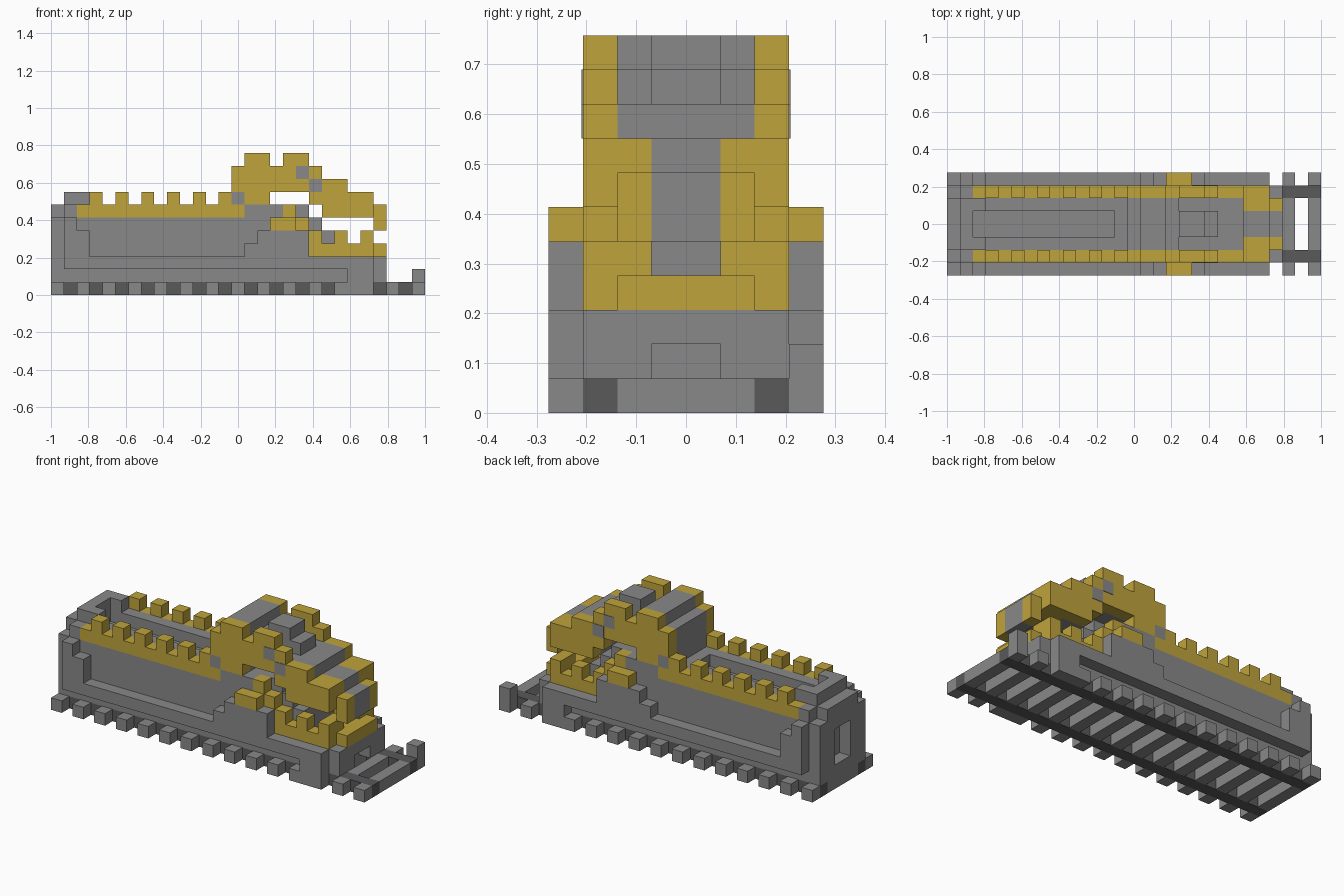
import bpy, bmesh

if "Cube" in bpy.data.objects:
    bpy.data.objects.remove(bpy.data.objects["Cube"], do_unlink=True)

U = 2 / 29  # edge of one block


def material(name, rgb):
    m = bpy.data.materials.new(name)
    m.use_nodes = True
    m.diffuse_color = (*rgb, 1)
    m.node_tree.nodes["Principled BSDF"].inputs["Base Color"].default_value = (*rgb, 1)
    return m


GRAY = material("stone gray", (0.25, 0.25, 0.25))
GOLD = material("gold", (0.52, 0.37, 0.045))
DARK = material("dark iron", (0.1, 0.1, 0.105))


def part(name, mat, y, spans, both=True):
    """Boxes given as (x0, x1, z0, z1) in blocks, across the band y, mirrored if both."""
    bm = bmesh.new()
    bands = [y, (-y[1], -y[0])] if both else [y]
    for y0, y1 in bands:
        for x0, x1, z0, z1 in spans:
            verts = bmesh.ops.create_cube(bm, size=1)["verts"]
            for v in verts:
                v.co.x = (x1 if v.co.x > 0 else x0) * U - 1
                v.co.y = (y1 if v.co.y > 0 else y0) * U
                v.co.z = (z1 if v.co.z > 0 else z0) * U
    mesh = bpy.data.meshes.new(name)
    bm.to_mesh(mesh)
    bm.free()
    mesh.materials.append(mat)
    obj = bpy.data.objects.new(name, mesh)
    bpy.context.collection.objects.link(obj)
    return obj


# Track: rails, cross ties and the single end block
tie_spans = [(i, i + 1, 0, 1) for i in range(0, 29, 2)]
part("rails", DARK, (2, 3), [(0, 29, 0, 1)])
part("tie_ends", GRAY, (3, 4), tie_spans)
part("tie_middles", GRAY, (-2, 2), tie_spans, False)
part("end_block", GRAY, (3, 4), [(28, 29, 1, 2)], False)

# Hull core, open in the middle at both ends
part("hull_core", GRAY, (-3, 3), [(1, 15, 1, 6), (15, 20, 1, 5), (20, 25, 1, 3)], False)
part("nose_sides", GRAY, (1, 3), [(25, 26, 1, 3)])
part("nose_lintel", GRAY, (-1, 1), [(25, 26, 2, 3)], False)
part("tail_frame", GRAY, (1, 3), [(0, 1, 1, 6)])
part("tail_sill", GRAY, (-1, 1), [(0, 1, 1, 2), (0, 1, 5, 6)], False)

# Side ledge, skirt, tail posts and stepped shoulder
part("side_ledge", GRAY, (3, 4), [(1, 25, 2, 3)])
part("front_skirt", GRAY, (3, 4), [(23, 25, 0, 2)])
part("tail_posts", GRAY, (3, 4), [(1, 2, 3, 6), (2, 3, 3, 5)])
part("shoulders", GRAY, (3, 4), [(15, 16, 3, 4), (16, 20, 3, 5)])
part("shoulder_caps", GOLD, (3, 4), [(17, 19, 5, 6)])

# Roof with a long central slot and a raised tail rim
part("roof_sides", GRAY, (1, 2), [(2, 15, 6, 7), (2, 3, 7, 8)])
part("roof_ends", GRAY, (-1, 1), [(13, 15, 6, 7)], False)
part("tail_rim", GRAY, (-2, 2), [(0, 1, 6, 7), (1, 2, 6, 8)], False)
part("tail_corners", GRAY, (2, 3), [(1, 2, 6, 7)])

# Gold trim with battlements
part("trim", GOLD, (2, 3), [(2, 15, 6, 7)])
part("battlements", GOLD, (2, 3), [(i, i + 1, 7, 8) for i in range(3, 14, 2)])

# Neck and throat
part("neck", GRAY, (-3, 3), [(15, 18, 5, 7), (14, 15, 7, 8)], False)
part("throat", GRAY, (-2, 2), [(15, 17, 7, 8), (18, 20, 5, 7), (20, 21, 3, 6),
                               (21, 22, 3, 5)], False)
part("jaw_hinges", GOLD, (2, 3), [(18, 20, 5, 6), (18, 19, 6, 7)])

# Head: gold cheeks and a gray crown between them
part("cheeks", GOLD, (2, 3), [(14, 15, 8, 10), (15, 17, 7, 11), (17, 18, 8, 10),
                              (18, 20, 8, 11), (20, 21, 7, 10), (21, 23, 6, 9),
                              (23, 25, 6, 8)])
part("crown_back", GRAY, (-2, 2), [(14, 15, 8, 10), (15, 17, 8, 11), (17, 18, 8, 10),
                                   (18, 20, 8, 9), (20, 21, 7, 9), (21, 23, 6, 9)], False)
part("crown_ridge", GRAY, (-1, 1), [(18, 20, 9, 11), (20, 21, 9, 10)], False)
part("snout_middle", GRAY, (-1, 1), [(23, 25, 6, 8), (25, 26, 5, 7)], False)
part("snout_sides", GOLD, (1, 2), [(23, 25, 6, 8), (25, 26, 5, 7)])

# Eyes: thin plates on the cheeks
part("eyes", GRAY, (3, 3.04), [(19, 20, 9, 10), (20, 21, 8, 9)])

# Lower jaw with teeth
part("jaw_sides", GOLD, (2, 3), [(20, 25, 3, 4)] + [(i, i + 1, 4, 5) for i in (20, 22, 24)])
part("jaw_front", GOLD, (-2, 2), [(24, 26, 3, 4)], False)
part("jaw_fangs", GOLD, (1, 2), [(24, 25, 4, 5)])
